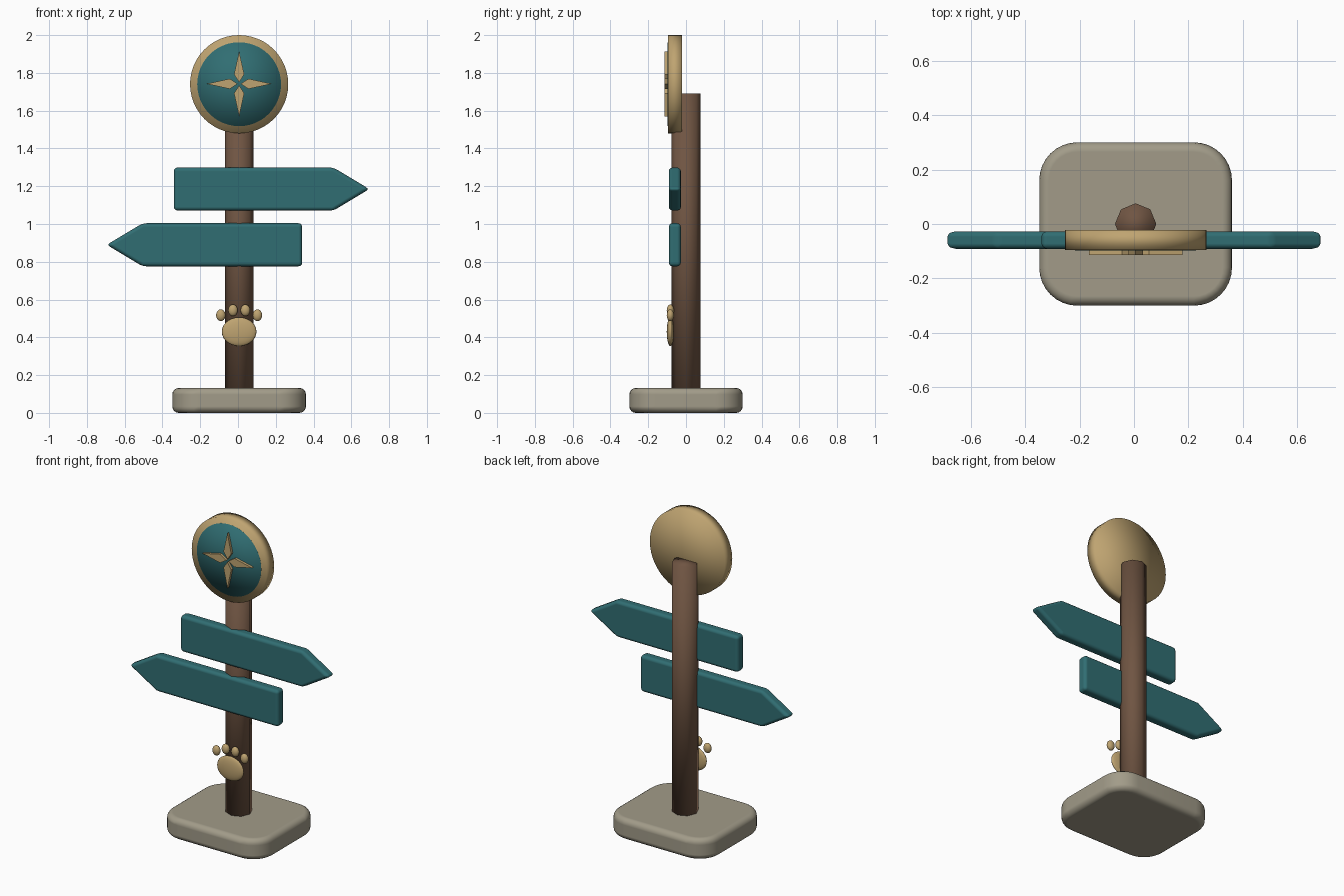
import bpy, bmesh, math
from mathutils import Matrix, Vector

if "Cube" in bpy.data.objects:
    bpy.data.objects.remove(bpy.data.objects["Cube"], do_unlink=True)

CX = 0.006  # post axis


def material(name, rgb):
    m = bpy.data.materials.new(name)
    m.use_nodes = True
    m.diffuse_color = (*rgb, 1)
    m.node_tree.nodes["Principled BSDF"].inputs["Base Color"].default_value = (*rgb, 1)
    return m


wood = material("brown_wood", (0.16, 0.09, 0.055))
teal = material("teal_paint", (0.03, 0.155, 0.17))
gold = material("gold_paint", (0.52, 0.37, 0.165))
stone = material("grey_stone", (0.36, 0.33, 0.25))


def finish(name, bm, mat, smooth=True):
    bmesh.ops.recalc_face_normals(bm, faces=bm.faces)
    for f in bm.faces:
        f.smooth = smooth
    me = bpy.data.meshes.new(name)
    bm.to_mesh(me)
    bm.free()
    me.materials.append(mat)
    ob = bpy.data.objects.new(name, me)
    bpy.context.collection.objects.link(ob)
    return ob


def prism(outline, y0, y1):
    """Extrude an (x, z) outline from y0 to y1."""
    bm = bmesh.new()
    face = bm.faces.new([bm.verts.new((x, y0, z)) for x, z in outline])
    ext = bmesh.ops.extrude_face_region(bm, geom=[face])
    verts = [v for v in ext["geom"] if isinstance(v, bmesh.types.BMVert)]
    bmesh.ops.translate(bm, verts=verts, vec=(0, y1 - y0, 0))
    return bm


def round_edges(ob, width, segments):
    mod = ob.modifiers.new("rounded_edges", "BEVEL")
    mod.width = width
    mod.segments = segments
    mod.limit_method = "ANGLE"
    mod.angle_limit = math.radians(30)
    mod.harden_normals = True


def disc(name, radius, y0, y1, mat):
    bm = bmesh.new()
    place = Matrix.Translation((CX, (y0 + y1) / 2, 1.74)) @ Matrix.Rotation(math.pi / 2, 4, "X")
    bmesh.ops.create_cone(bm, cap_ends=True, cap_tris=True, segments=48,
                          radius1=radius, radius2=radius, depth=y1 - y0, matrix=place)
    return finish(name, bm, mat)


def pad(name, x, z, rx, rz):
    bm = bmesh.new()
    place = Matrix.Translation((x, -0.083, z)) @ Matrix.Diagonal((rx, 0.019, rz, 1))
    bmesh.ops.create_uvsphere(bm, u_segments=24, v_segments=14, radius=1, matrix=place)
    finish(name, bm, gold)


# Stone base: slab with rounded corners, then softened rims
bm = bmesh.new()
bmesh.ops.create_cube(bm, size=1, matrix=Matrix.Translation((CX, 0, 0.066))
                      @ Matrix.Diagonal((0.708, 0.6, 0.132, 1)))
upright = [e for e in bm.edges if abs(e.verts[0].co.z - e.verts[1].co.z) > 0.1]
bmesh.ops.bevel(bm, geom=upright, offset=0.14, segments=8, profile=0.5, affect="EDGES")
round_edges(finish("stone_base", bm, stone), 0.035, 4)

# Eight-sided post
bm = bmesh.new()
bmesh.ops.create_cone(bm, cap_ends=True, segments=8, radius1=0.076, radius2=0.076,
                      depth=1.59, matrix=Matrix.Translation((CX, 0, 0.895)))
finish("post", bm, wood)

# Arrow boards, one pointing each way
for name, side, z in (("upper_arrow_board", 1, 1.185), ("lower_arrow_board", -1, 0.89)):
    outline = [(-0.34, -0.114), (0.505, -0.114), (0.695, 0), (0.505, 0.114), (-0.34, 0.114)]
    bm = prism([(side * x, z + h) for x, h in outline], -0.091, -0.027)
    round_edges(finish(name, bm, teal), 0.02, 3)

# Round sign with a painted face
disc("round_sign", 0.26, -0.095, -0.022, gold)
disc("round_sign_face", 0.222, -0.098, -0.091, teal)

# Compass star of four kite-shaped points
kite = [(0, 0.008), (0.027, 0.05), (0, 0.172), (-0.027, 0.05)]
for i, name in enumerate(("top", "left", "bottom", "right")):
    turn = Matrix.Rotation(-i * math.pi / 2, 2)
    pts = [turn @ Vector(p) for p in kite]
    finish("compass_point_" + name,
           prism([(CX + p.x, 1.742 + p.y) for p in pts], -0.114, -0.096), gold, False)

# Paw emblem
pad("paw_pad", CX, 0.43, 0.092, 0.076)
for side, label in ((-1, "right"), (1, "left")):
    pad(label + "_outer_toe", CX + side * 0.097, 0.517, 0.025, 0.031)
    pad(label + "_inner_toe", CX + side * 0.033, 0.543, 0.025, 0.031)
